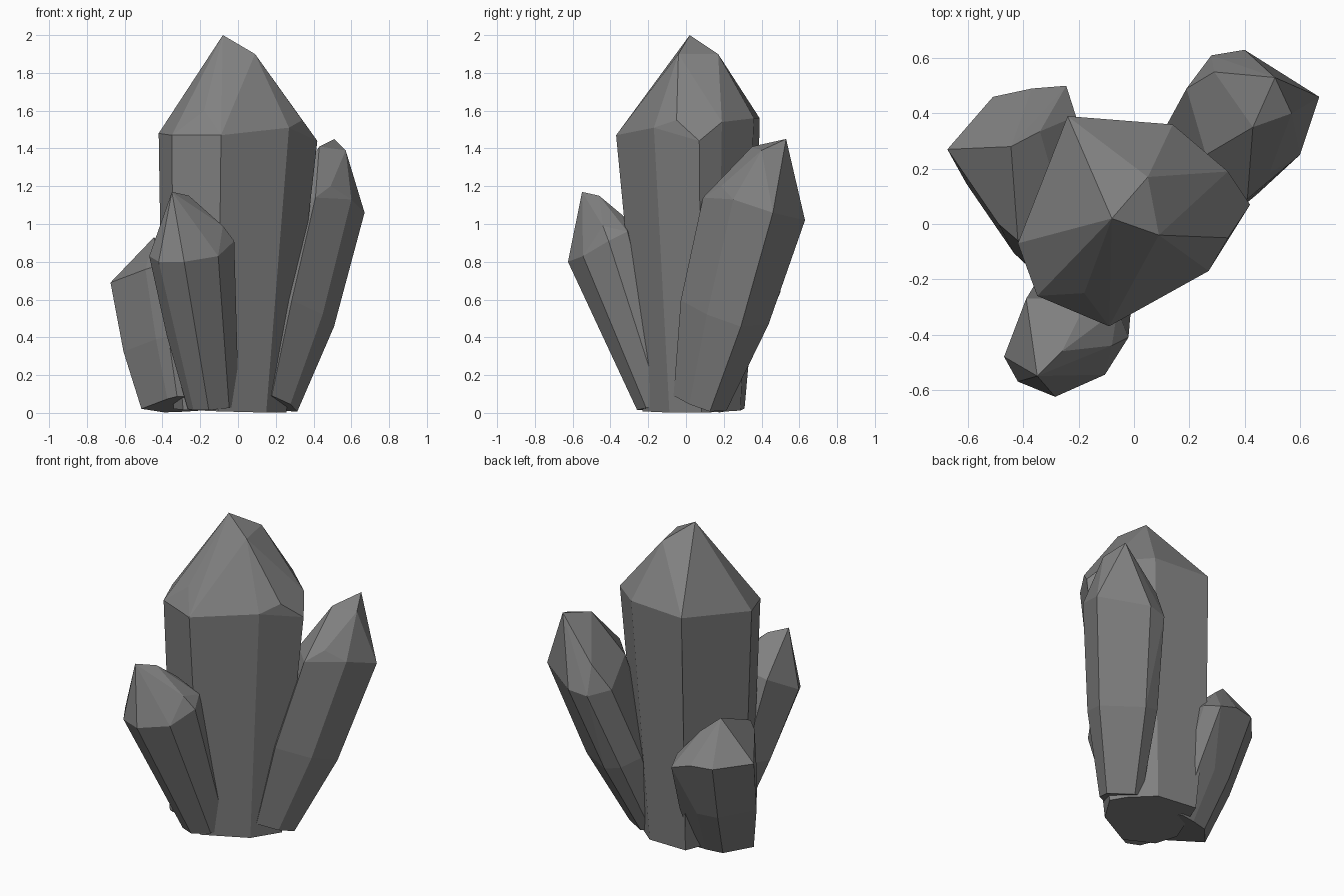
import bpy, bmesh, math
from mathutils import Vector

if "Cube" in bpy.data.objects:
    bpy.data.objects.remove(bpy.data.objects["Cube"])

stone = bpy.data.materials.new("dark_grey_stone")
stone.diffuse_color = (.22, .22, .22, 1)
stone.use_nodes = True
stone.node_tree.nodes["Principled BSDF"].inputs["Base Color"].default_value = stone.diffuse_color


def crystal(name, tip, shoulder, base, waist_scale, base_scale, tilt=1.0):
    """Faceted crystal: cut tip + shoulder ring, tapering through a waist to a tilted base."""
    ring = [Vector(p) for p in shoulder]
    top = sum(ring, Vector()) / len(ring)
    base = Vector(base)
    axis = top - base
    pts = [Vector(p) for p in tip] + ring
    for t, k in ((0.54, waist_scale), (1.0, base_scale)):
        centre = top.lerp(base, t)
        for p in ring:
            d = (p - top) * k
            # the lower rings lie nearly square to the leaning axis
            z = centre.z - tilt * (axis.x * d.x + axis.y * d.y) / axis.z
            pts.append(Vector((centre.x + d.x, centre.y + d.y, max(z, 0.0))))

    bm = bmesh.new()
    for p in pts:
        bm.verts.new(p)
    bmesh.ops.convex_hull(bm, input=bm.verts[:])
    loose = [v for v in bm.verts if not v.link_faces]
    bmesh.ops.delete(bm, geom=loose, context='VERTS')
    bmesh.ops.dissolve_limit(bm, angle_limit=math.radians(4),
                             verts=bm.verts[:], edges=bm.edges[:])
    bmesh.ops.recalc_face_normals(bm, faces=bm.faces[:])
    mesh = bpy.data.meshes.new(name)
    bm.to_mesh(mesh)
    bm.free()
    mesh.materials.append(stone)
    obj = bpy.data.objects.new(name, mesh)
    bpy.context.collection.objects.link(obj)
    return obj


# Tall central crystal
crystal("main_crystal",
        [(-.08, .02, 2.0), (.09, -.04, 1.9), (.05, .17, 1.9), (-.18, -.25, 1.6)],
        [(-.24, .39, 1.56), (.14, .36, 1.56), (.34, .19, 1.54), (.42, .07, 1.44),
         (.34, -.05, 1.55), (.27, -.17, 1.51), (-.09, -.37, 1.47),
         (-.35, -.26, 1.47), (-.42, -.07, 1.48)],
        (-.01, .04, .01), .91, .71)

# Leaning crystal at the back right
crystal("right_crystal",
        [(.51, .53, 1.45), (.57, .40, 1.39), (.43, .35, 1.41), (.29, .55, 1.18)],
        [(.67, .46, 1.06), (.60, .25, 1.13), (.49, .185, 1.20), (.41, .09, 1.14),
         (.26, .25, 1.14), (.19, .49, 1.02), (.28, .61, 1.0), (.40, .63, 1.02)],
        (.18, .08, .05), .86, .52)

# Leaning crystal at the front left
crystal("front_crystal",
        [(-.35, -.55, 1.17), (-.26, -.46, 1.15), (-.20, -.34, 1.05),
         (-.08, -.44, .99)],
        [(-.47, -.48, .83), (-.42, -.57, .80), (-.285, -.625, .80),
         (-.105, -.545, .83), (-.02, -.41, .91), (-.06, -.31, .96),
         (-.20, -.27, .98), (-.39, -.27, .95)],
        (-.13, -.145, .03), .86, .6, .35)

# Short crystal at the back left
crystal("left_crystal",
        [(-.445, .28, .93), (-.34, .335, .84)],
        [(-.675, .27, .69), (-.51, .46, .68), (-.37, .49, .68), (-.245, .50, .64),
         (-.21, .39, .68), (-.25, .02, .76), (-.42, -.06, .78), (-.49, .0, .76)],
        (-.305, .03, .04), .93, .74, .6)
